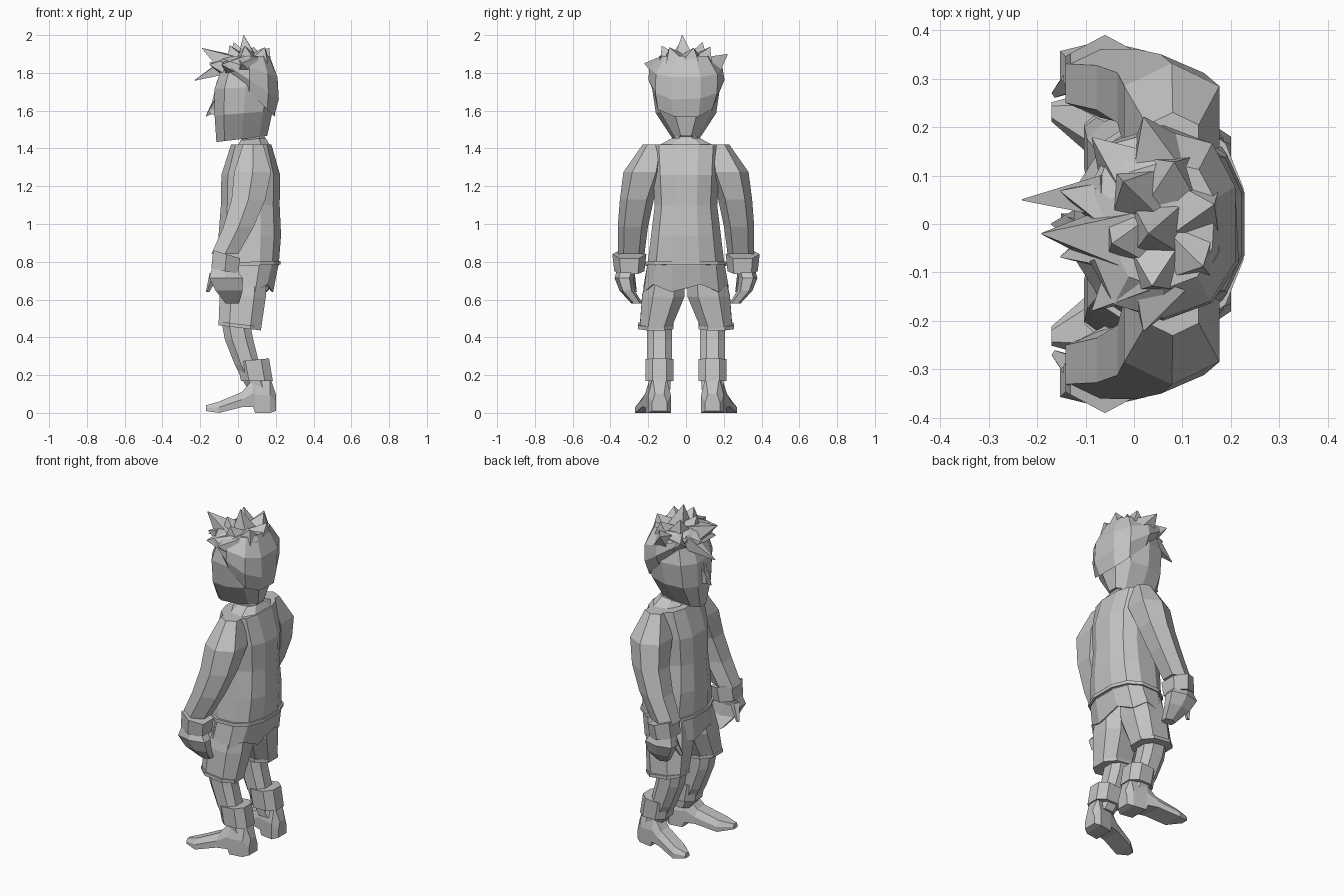
import bpy, bmesh, math, random
from mathutils import Vector

if "Cube" in bpy.data.objects:
    bpy.data.objects.remove(bpy.data.objects["Cube"], do_unlink=True)
random.seed(4)

clay = bpy.data.materials.new("plain grey")
clay.use_nodes = True
clay.diffuse_color = (.55, .55, .55, 1)
clay.node_tree.nodes["Principled BSDF"].inputs["Base Color"].default_value = clay.diffuse_color


def skin(name, rings, caps=True, paired=False):
    """Join equal rings of points into one flat-shaded mesh."""
    bm = bmesh.new()
    loops = [[bm.verts.new(point) for point in ring] for ring in rings]
    for lower, upper in zip(loops, loops[1:]):
        for i in range(len(lower)):
            bm.faces.new((lower[i - 1], lower[i], upper[i], upper[i - 1]))
    if caps:
        bm.faces.new(loops[0])
        bm.faces.new(loops[-1])
    bmesh.ops.recalc_face_normals(bm, faces=bm.faces)
    mesh = bpy.data.meshes.new(name)
    bm.to_mesh(mesh)
    bm.free()
    mesh.materials.append(clay)
    obj = bpy.data.objects.new(name, mesh)
    bpy.context.collection.objects.link(obj)
    if paired:
        mirror = obj.modifiers.new("Mirror", "MIRROR")
        mirror.use_axis = (False, True, False)
    return obj


def squared(value):
    """Push a circle's coordinate outwards for a boxier section."""
    return math.copysign(abs(value) ** .8, value)


def loft(name, start, end, sizes, sides=8, bow=(0, 0, 0), tilt=(0, 0),
         jitter=0, zigzag=0, caps=True):
    """Sections of the given x and y radii, evenly spaced from start to end.

    bow bends the path, tilt gives the slope along x at both ends, and
    a part that starts off the centre line is mirrored.
    """
    start, end, bow = Vector(start), Vector(end), Vector(bow)
    rings = []
    for step, (width, depth) in enumerate(sizes):
        t = step / (len(sizes) - 1)
        centre = start.lerp(end, t) + bow * math.sin(math.pi * t)
        slope = tilt[0] + (tilt[1] - tilt[0]) * t
        ring = []
        for i in range(sides):
            angle = math.tau * (i + .5) / sides
            grow = 1 + random.uniform(-jitter, jitter)
            x = width * squared(math.cos(angle)) * grow
            y = depth * squared(math.sin(angle)) * grow
            ring.append(centre + Vector((x, y, x * slope + t * zigzag * (-1) ** i)))
        rings.append(ring)
    return skin(name, rings, caps, paired=start.y > 0)


def spike(name, base, tip, radius=.08, sides=4):
    """Pointed tuft with a broad base hidden in the hair."""
    base, tip = Vector(base), Vector(tip)
    across = (tip - base).orthogonal().normalized()
    along = (tip - base).normalized().cross(across)
    rings = []
    for centre, r in ((base, radius), (tip, .002)):
        angles = [math.tau * i / sides for i in range(sides)]
        rings.append([centre + r * (across * math.cos(a) + along * math.sin(a)) for a in angles])
    return skin(name, rings)


# Head, nose and neck
loft("head", (.02, 0, 1.45), (.05, 0, 1.86),
     [(.14, .07), (.16, .16), (.17, .18), (.13, .15)], sides=10, tilt=(.12, 0))
spike("nose", (-.08, 0, 1.66), (-.17, 0, 1.57), radius=.06)
spike("nose_bridge", (-.13, 0, 1.58), (-.11, 0, 1.76), radius=.03)
loft("neck", (.08, 0, 1.36), (.08, 0, 1.5), [(.08, .08), (.06, .06)])

# Hair cap, lower at the back than over the brow
loft("hair_cap", (.06, 0, 1.7), (.06, 0, 1.89),
     [(.14, .17), (.16, .2), (.15, .19), (.11, .13)],
     sides=10, tilt=(-1, 0), jitter=.04)

# Upright tufts around the crown
crown_count = 6
for i in range(crown_count):
    angle = math.tau * (i + .3) / crown_count
    c, s = math.cos(angle), math.sin(angle)
    spike(f"crown_tuft_{i}", (.06 + .07 * c, .09 * s, 1.86),
          (.06 + .11 * c, .13 * s, 1.95 + random.uniform(-.02, .02)))

# Outward tufts around the sides and brow
brow_count = 6
for i in range(brow_count):
    angle = math.pi * (.5 + i / (brow_count - 1))
    c, s = math.cos(angle), math.sin(angle)
    spike(f"brow_tuft_{i}", (.05 + .1 * c, .13 * s, 1.83),
          (.02 + .18 * c, .22 * s, 1.87 + random.uniform(-.03, .03)))
spike("crest", (.05, -.01, 1.86), (.03, -.02, 2))
spike("fringe", (-.04, -.03, 1.84), (-.19, -.02, 1.93))
spike("forelock", (-.05, .06, 1.84), (-.23, .05, 1.76), radius=.06)

# Jacket body, collar, waistband and ragged hem
loft("jacket", (.06, 0, .78), (.07, 0, 1.42),
     [(.16, .21), (.17, .19), (.16, .17), (.16, .18), (.11, .19)], sides=12)
loft("collar", (.08, 0, 1.4), (.08, 0, 1.45), [(.1, .18), (.07, .08)], tilt=(.1, .1))
loft("waistband", (.06, 0, .78), (.06, 0, .8), [(.17, .22)] * 2, sides=12, tilt=(.03, .03))
hem = loft("jacket_hem", (.06, 0, .79), (.04, 0, .66),
           [(.16, .21), (.15, .23)], sides=12, zigzag=.02, caps=False)
hem.modifiers.new("Thickness", "SOLIDIFY").thickness = .01

# Sleeves, cuffs and hands
loft("sleeves", (.08, .17, 1.42), (-.07, .29, .84),
     [(.06, .06), (.11, .11), (.1, .09), (.09, .08), (.08, .07)], sides=6, bow=(.05, .03, 0))
loft("cuffs", (-.07, .3, .75), (-.06, .3, .84), [(.08, .08), (.08, .09)],
     sides=6, tilt=(-.2, -.3))
loft("hands", (-.08, .31, .78), (-.03, .26, .58),
     [(.06, .05), (.1, .05), (.08, .04), (.04, .03)], sides=6, bow=(0, .04, 0))
loft("thumbs", (-.12, .3, .74), (-.16, .27, .64), [(.03, .03), (.01, .01)], sides=5)

# Shorts, legs and ankle socks
loft("shorts", (.04, .1, .78), (.01, .16, .46),
     [(.12, .1), (.13, .12), (.12, .09)], tilt=(0, -.12), bow=(0, -.01, 0))
loft("shorts_hems", (.01, .16, .45), (.01, .16, .47), [(.12, .1)] * 2, tilt=(-.12, -.12))
loft("legs", (-.02, .14, .52), (.11, .14, .12),
     [(.08, .07), (.08, .07), (.07, .07), (.06, .06)], bow=(-.02, 0, 0))
loft("ankle_socks", (.1, .14, .17), (.08, .14, .28), [(.09, .08)] * 2, tilt=(0, .1))

# Boots, in slices from heel to toe: x, sole, top and half width
slices = [(.2, .01, .1, .04), (.17, 0, .19, .06), (.09, 0, .19, .06), (.08, .03, .18, .06),
          (.02, .03, .11, .06), (-.1, 0, .06, .06), (-.17, .01, .04, .02)]
boot = []
for x, sole, top, half in slices:
    middle = .18 - .3 * x if x < .1 else .14
    outline = [(1, sole), (1, (sole + top) / 2), (.6, top)]
    outline += [(-side, z) for side, z in reversed(outline)]
    boot.append([(x, middle + side * half, z) for side, z in outline])
skin("boots", boot, paired=True)
